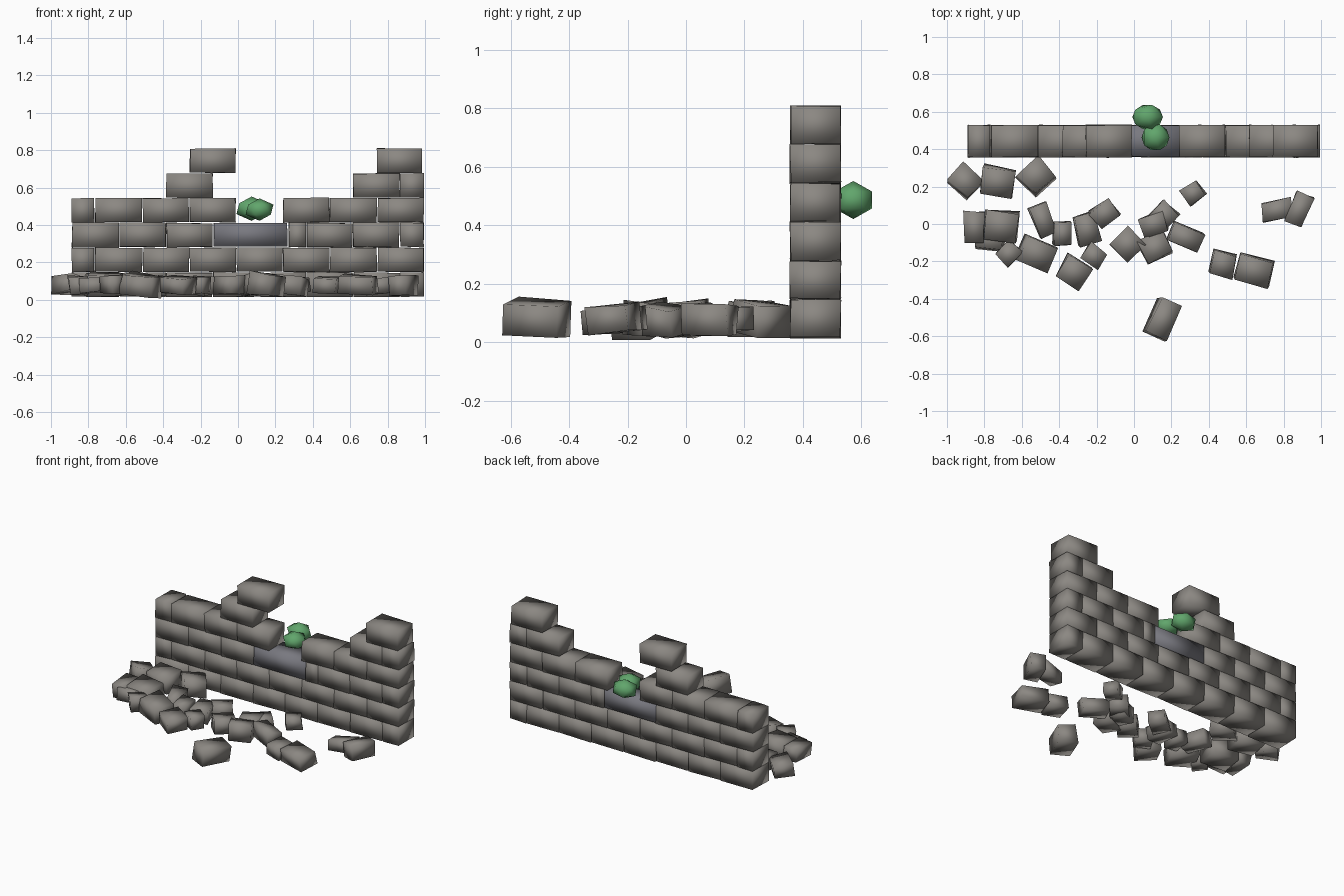
import bpy, bmesh, random
from math import radians
from mathutils import Matrix, Vector, Euler

random.seed(4)


def material(name, color):
    m = bpy.data.materials.new(name)
    m.diffuse_color = (*color, 1)
    return m


STONE = material("stone", (0.26, 0.245, 0.225))
SLAB = material("slate", (0.19, 0.19, 0.215))
LEAF = material("leaf", (0.12, 0.38, 0.15))


def finish(bm, name, mat):
    me = bpy.data.meshes.new(name)
    bm.to_mesh(me)
    bm.free()
    me.materials.append(mat)
    for p in me.polygons:
        p.use_smooth = True
    ob = bpy.data.objects.new(name, me)
    bpy.context.collection.objects.link(ob)
    return ob


def add_stone(bm, center, size, rot=(0, 0, 0), jitter=0.004):
    verts = bmesh.ops.create_cube(bm, size=1)["verts"]
    turn = Euler(rot).to_matrix()
    for v in verts:
        p = Vector([c * s + random.uniform(-jitter, jitter) for c, s in zip(v.co, size)])
        v.co = Vector(center) + turn @ p
        v.co.z = max(v.co.z, 0.0)


# wall courses: stone spans (x start, x end) in running bond
Y0, Y1, Z0, H = 0.357, 0.528, 0.015, 0.1325
A = [-0.89, -0.765, -0.51, -0.26, -0.01, 0.24, 0.49, 0.745, 0.995]
B = [-0.89, -0.635, -0.385, -0.135, 0.115, 0.365, 0.615, 0.865, 0.995]
spans_a, spans_b = list(zip(A, A[1:])), list(zip(B, B[1:]))
courses = [
    spans_b,
    spans_a,
    spans_b[:3] + [(0.27, 0.365)] + spans_b[5:],
    spans_a[:4] + spans_a[5:],
    [spans_b[2], spans_b[6], spans_b[7]],
    [spans_a[3], (0.74, 0.985)],
]
for i, spans in enumerate(courses):
    bm = bmesh.new()
    for a, b in spans:
        add_stone(bm, ((a + b) / 2, (Y0 + Y1) / 2, Z0 + H * (i + 0.5)),
                  (b - a - 0.005, Y1 - Y0, H - 0.004), jitter=0.003)
    finish(bm, f"wall_course_{i + 1}", STONE)

# dark slab under the breach
bm = bmesh.new()
add_stone(bm, (0.067, (Y0 + Y1) / 2, 0.348), (0.395, Y1 - Y0 - 0.004, 0.124), jitter=0.002)
finish(bm, "breach_slab", SLAB)

# fallen rubble: x, y, length, width, heading in degrees, height
rubble = [
    (-0.90, 0.23, 0.15, 0.125, -42, 0.09), (-0.73, 0.225, 0.175, 0.15, -9, 0.11),
    (-0.525, 0.255, 0.155, 0.15, 43, 0.11), (-0.85, -0.015, 0.11, 0.16, 0, 0.09),
    (-0.71, -0.01, 0.18, 0.16, -5, 0.12), (-0.77, -0.085, 0.15, 0.10, -5, 0.08),
    (-0.665, -0.155, 0.11, 0.10, 45, 0.09), (-0.52, -0.16, 0.18, 0.15, -22, 0.11),
    (-0.49, 0.02, 0.17, 0.09, -70, 0.09), (-0.385, -0.05, 0.095, 0.125, 0, 0.08),
    (-0.32, -0.26, 0.15, 0.14, -31, 0.09), (-0.215, -0.17, 0.11, 0.10, -35, 0.08),
    (-0.255, -0.025, 0.165, 0.11, -75, 0.09), (-0.155, 0.055, 0.13, 0.11, 35, 0.09),
    (-0.035, -0.11, 0.14, 0.14, 45, 0.09), (0.115, -0.125, 0.15, 0.13, 25, 0.11),
    (0.275, -0.07, 0.17, 0.11, -22, 0.09), (0.16, 0.05, 0.12, 0.11, -42, 0.10),
    (0.10, 0.0, 0.14, 0.11, 20, 0.11), (0.315, 0.165, 0.11, 0.10, 35, 0.08),
    (0.765, 0.075, 0.16, 0.10, 10, 0.08), (0.885, 0.08, 0.17, 0.10, 70, 0.10),
    (0.475, -0.215, 0.125, 0.125, -15, 0.09), (0.64, -0.25, 0.19, 0.14, -14, 0.09),
    (0.155, -0.51, 0.20, 0.125, 66, 0.115),
]
bm = bmesh.new()
for x, y, l, w, heading, h in rubble:
    tilt = [radians(random.uniform(-8, 8)) for _ in range(2)]
    add_stone(bm, (x, y, 0.078), (l, w, h), (*tilt, radians(heading)), jitter=0.008)
finish(bm, "fallen_rubble", STONE)

# leafy tufts growing in the breach
for i, (c, s) in enumerate([((0.073, 0.572, 0.487), (0.175, 0.145, 0.125)),
                            ((0.115, 0.463, 0.482), (0.16, 0.155, 0.115))]):
    bm = bmesh.new()
    m = Matrix.Translation(c) @ Matrix.Diagonal((*s, 1))
    bmesh.ops.create_icosphere(bm, subdivisions=1, radius=0.52, matrix=m)
    finish(bm, f"moss_tuft_{i + 1}", LEAF)
